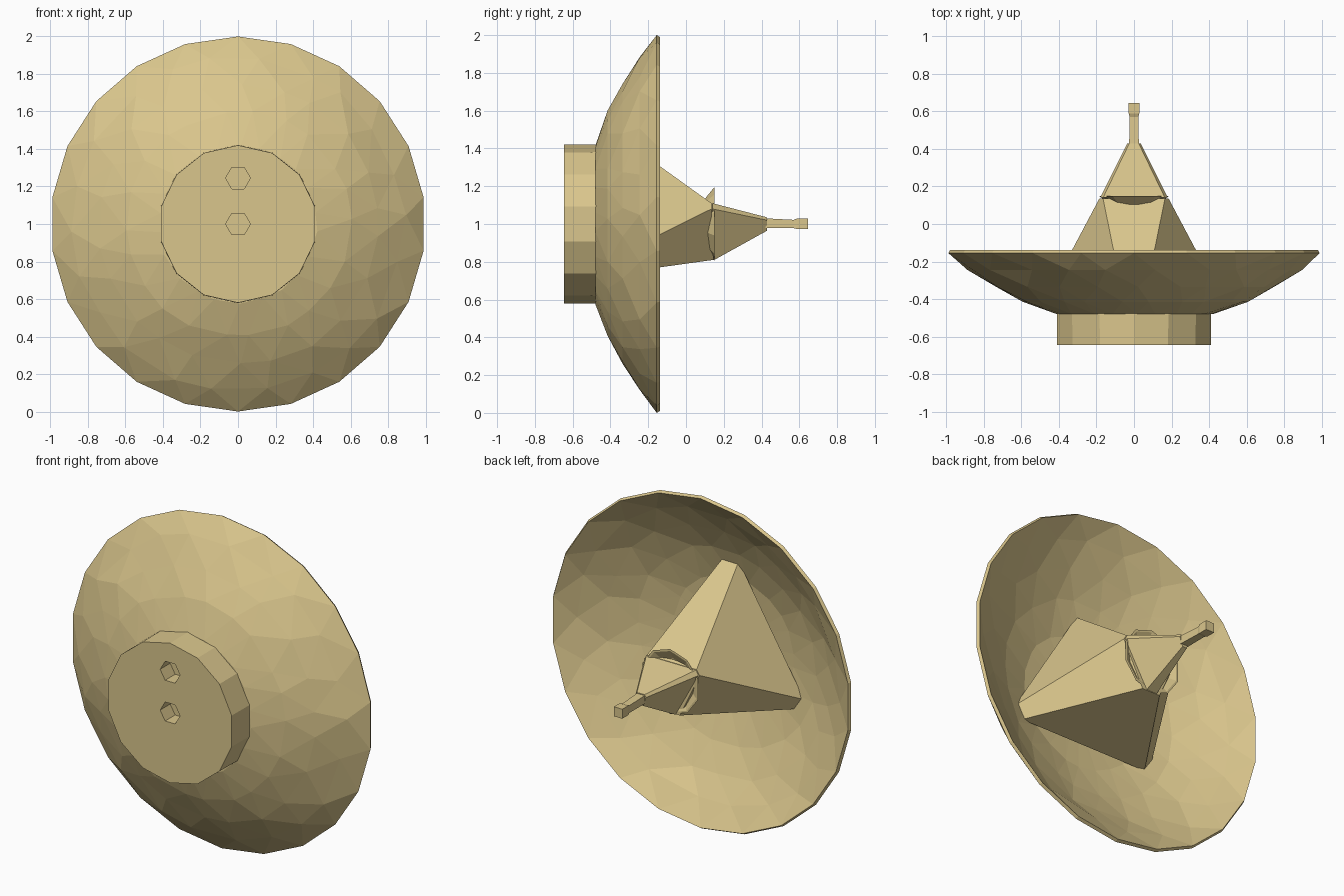
import bpy, bmesh, math, random

if "Cube" in bpy.data.objects:
    bpy.data.objects.remove(bpy.data.objects["Cube"])

random.seed(4)
tan = bpy.data.materials.new("sand_tan")
tan.diffuse_color = (0.70, 0.565, 0.265, 1)
tan.use_nodes = True
tan.node_tree.nodes["Principled BSDF"].inputs["Base Color"].default_value = tan.diffuse_color


def loft(name, rings, triangulate=False):
    """Skin a stack of equal-length point rings and cap both ends."""
    bm = bmesh.new()
    rows = [[bm.verts.new(p) for p in ring] for ring in rings]
    n = len(rows[0])
    for a, b in zip(rows, rows[1:]):
        for i in range(n):
            j = (i + 1) % n
            bm.faces.new((a[i], a[j], b[j], b[i]))
    bm.faces.new(rows[0][::-1])
    bm.faces.new(rows[-1])
    if triangulate:
        quads = [f for f in bm.faces if len(f.verts) == 4]
        bmesh.ops.triangulate(bm, faces=quads)
    bmesh.ops.recalc_face_normals(bm, faces=bm.faces)
    mesh = bpy.data.meshes.new(name)
    bm.to_mesh(mesh)
    bm.free()
    mesh.materials.append(tan)
    ob = bpy.data.objects.new(name, mesh)
    bpy.context.collection.objects.link(ob)
    return ob


def circle(r, y, n, turn=0.0, z=1.0, jitter=0.0):
    """Ring of points around the y axis, first point at the top."""
    pts = []
    for i in range(n):
        a = (i + turn + random.uniform(-jitter, jitter)) * math.tau / n + math.pi / 2
        s = r * (1 + random.uniform(-jitter, jitter) * 0.08)
        pts.append((s * math.cos(a), y, z + s * math.sin(a)))
    return pts


def mirrored(half):
    """Close a right-hand half outline (x, y, z) across x = 0."""
    return half + [(-x, y, z) for x, y, z in reversed(half)]


# Faceted dish: outer shell, thin rim, inner shell
outer = [(0.42, -0.48, 0), (0.60, -0.415, 0.5), (0.75, -0.335, 1),
         (0.885, -0.245, 1.5), (1.0, -0.155, 2)]
inner = [(0.99, -0.138, 2), (0.87, -0.225, 1.5), (0.74, -0.31, 1),
         (0.59, -0.388, 0.5), (0.40, -0.452, 0), (0.16, -0.475, 0)]
rings = []
for r, y, turn in outer + inner:
    rings.append(circle(r, y, 22, turn, jitter=0 if r > 0.95 else 0.2))
loft("dish", rings, True)

# Mounting drum with two blind hexagonal holes
drum = loft("mounting_drum", [circle(0.42, -0.645, 14), circle(0.422, -0.47, 14)])
for z in (1.0, 1.245):
    cutter = loft("hole_cutter", [circle(0.066, -0.8, 6, 0.5, z),
                                  circle(0.066, -0.55, 6, 0.5, z)])
    cutter.hide_render = True
    cutter.hide_set(True)
    mod = drum.modifiers.new("hole", 'BOOLEAN')
    mod.operation = 'DIFFERENCE'
    mod.solver = 'EXACT'
    mod.object = cutter
bpy.context.view_layer.objects.active = drum
drum.select_set(True)
for mod in list(drum.modifiers):
    bpy.ops.object.modifier_apply(modifier=mod.name)
for ob in [o for o in bpy.data.objects if o.name.startswith("hole_cutter")]:
    bpy.data.objects.remove(ob)

# Feed tower: upright blunt triangle twisting into an inverted one
loft("feed_tower", [
    mirrored([(0.05, -0.43, 1.515), (0.485, -0.43, 0.80), (0.435, -0.43, 0.73)]),
    mirrored([(0.165, 0.135, 1.11), (0.185, 0.135, 1.08), (0.06, 0.145, 0.81)])])

# Small reflector cup around the top of the tower
loft("reflector_cup", [circle(r, y, 10) for r, y in (
    (0.06, 0.085), (0.14, 0.105), (0.195, 0.15), (0.183, 0.15),
    (0.13, 0.122), (0.05, 0.105))])

# Tapering feed horn
loft("feed_horn", [
    mirrored([(0.165, 0.14, 1.11), (0.18, 0.14, 1.08), (0.035, 0.15, 0.81)]),
    mirrored([(0.025, 0.43, 1.035), (0.035, 0.43, 1.02), (0.015, 0.43, 0.965)])])


# Tip rod with a slightly swollen end
def box_ring(y, x, low, high):
    return mirrored([(x, y, high), (x, y, low)])


loft("tip_rod", [box_ring(0.42, 0.026, 0.98, 1.03), box_ring(0.57, 0.023, 0.978, 1.022),
                 box_ring(0.59, 0.028, 0.973, 1.03), box_ring(0.645, 0.028, 0.973, 1.03)])
